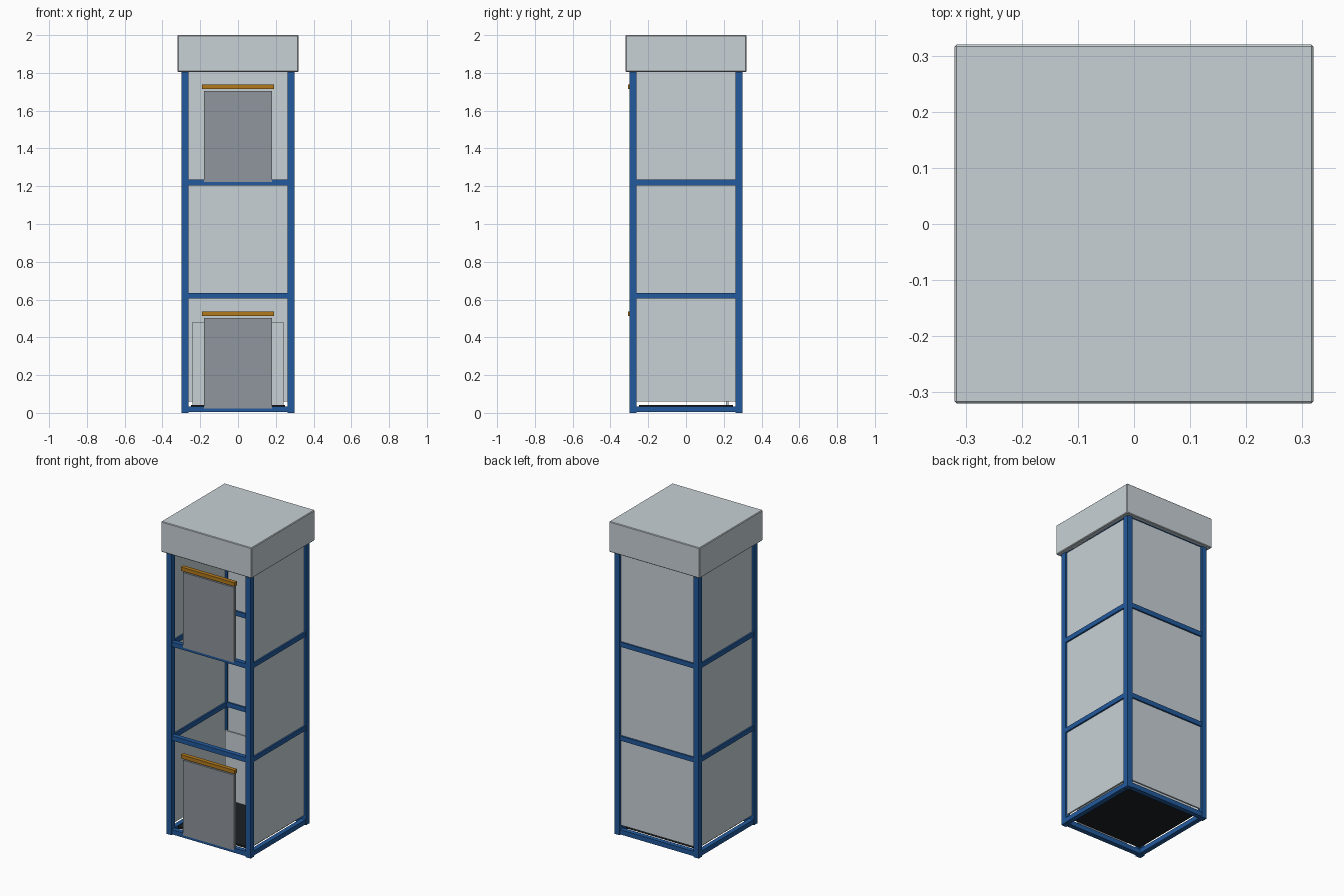
import bpy

if "Cube" in bpy.data.objects:
    bpy.data.objects.remove(bpy.data.objects["Cube"])


def material(name, rgb):
    m = bpy.data.materials.new(name)
    m.diffuse_color = (*rgb, 1)
    m.use_nodes = True
    m.node_tree.nodes["Principled BSDF"].inputs["Base Color"].default_value = m.diffuse_color
    return m


BLUE = material("frame blue", (0.016, 0.102, 0.34))
PALE = material("pale grey", (0.58, 0.64, 0.67))
GREY = material("door grey", (0.275, 0.305, 0.332))
AMBER = material("amber", (0.45, 0.195, 0.012))
BLACK = material("floor black", (0.012, 0.015, 0.017))


def box(name, x, y, z, mat, bevel=0):
    """Box from (min, max) ranges on each axis."""
    mid = [(a + b) / 2 for a, b in (x, y, z)]
    size = [b - a for a, b in (x, y, z)]
    bpy.ops.mesh.primitive_cube_add(size=1, location=mid)
    ob = bpy.context.object
    ob.name = name
    ob.scale = size
    bpy.ops.object.transform_apply(location=False, rotation=False, scale=True)
    ob.data.materials.append(mat)
    if bevel:
        mod = ob.modifiers.new("Bevel", 'BEVEL')
        mod.width = bevel
        mod.segments = 1
    return ob


C = 0.28       # centre line of the frame
P = 0.018      # half width of a post
R = 0.015      # half width of a rail
IN = C - P     # clear half span between posts

# Corner posts
for sx in (-1, 1):
    for sy in (-1, 1):
        box("corner_post", (sx * C - P, sx * C + P), (sy * C - P, sy * C + P),
            (0, 1.81), BLUE)

# Rails around the frame at each level
for level in range(4):
    z = 0.02 + 0.6 * level
    for s in (-1, 1):
        box("cross_rail", (-IN, IN), (s * C - R, s * C + R), (z - R, z + R), BLUE)
        box("side_rail", (s * C - R, s * C + R), (-IN, IN), (z - R, z + R), BLUE)

# Cladding on the sides and back, raised off the base
T = 0.005
for s in (-1, 1):
    box("side_panel", (s * C - T, s * C + T), (-IN, IN), (0.06, 1.81), PALE)
box("back_panel", (-IN, IN), (C - T, C + T), (0.06, 1.81), PALE)

# Roof housing
box("roof", (-0.32, 0.32), (-0.32, 0.32), (1.805, 2.0), PALE, bevel=0.004)

# Lift platform with its rear guard
box("platform", (-0.25, 0.25), (-0.25, 0.25), (0.03, 0.042), BLACK)
box("platform_guard", (-0.24, 0.24), (0.212, 0.224), (0.042, 0.482), PALE)

# Landing doors and the bars above them
for base in (0.0, 1.2):
    box("landing_door", (-0.18, 0.18), (-0.299, -0.277),
        (base + 0.022, base + 0.503), GREY)
    box("door_bar", (-0.19, 0.19), (-0.306, -0.28),
        (base + 0.514, base + 0.538), AMBER)
